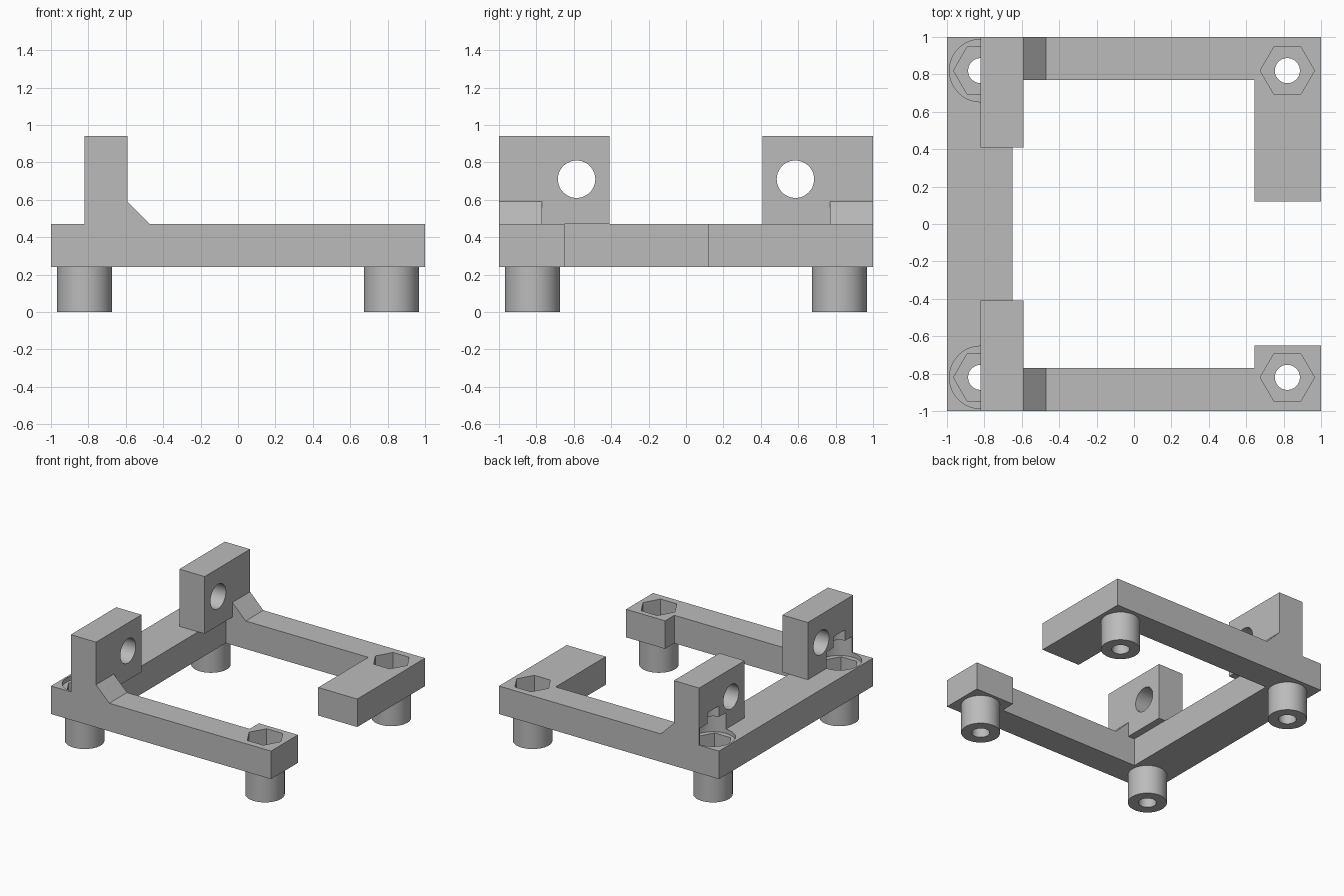
import bpy, bmesh, math
from mathutils import Matrix, Vector

if "Cube" in bpy.data.objects:
    bpy.data.objects.remove(bpy.data.objects["Cube"], do_unlink=True)

grey = bpy.data.materials.new("plain grey")
grey.use_nodes = True
grey.diffuse_color = (0.5, 0.5, 0.5, 1)
grey.node_tree.nodes["Principled BSDF"].inputs["Base Color"].default_value = (0.5, 0.5, 0.5, 1)

BASE, DECK, TOP = 0.24, 0.47, 0.94   # heights of the frame and the uprights
PEG = 0.82                           # leg offset from the middle


def finish(name, bm):
    bmesh.ops.recalc_face_normals(bm, faces=bm.faces)
    mesh = bpy.data.meshes.new(name)
    bm.to_mesh(mesh)
    bm.free()
    mesh.materials.append(grey)
    obj = bpy.data.objects.new(name, mesh)
    bpy.context.collection.objects.link(obj)
    return obj


def prism(name, points, offset):
    """Extrude a closed outline along the offset."""
    bm = bmesh.new()
    face = bm.faces.new([bm.verts.new(p) for p in points])
    new = bmesh.ops.extrude_face_region(bm, geom=[face])["geom"]
    bmesh.ops.translate(bm, vec=Vector(offset),
                        verts=[v for v in new if isinstance(v, bmesh.types.BMVert)])
    return finish(name, bm)


def cylinder(name, x, y, z0, z1, radius, sides=48):
    bm = bmesh.new()
    bmesh.ops.create_cone(bm, cap_ends=True, segments=sides, radius1=radius, radius2=radius,
                          depth=z1 - z0, matrix=Matrix.Translation((x, y, (z0 + z1) / 2)))
    # turn a hexagon so that its corners point along x
    if sides == 6:
        bmesh.ops.rotate(bm, cent=(x, y, 0), verts=bm.verts,
                         matrix=Matrix.Rotation(math.radians(30), 3, "Z"))
    return finish(name, bm)


def cut(target, cutters):
    bpy.context.view_layer.objects.active = target
    for cutter in cutters:
        mod = target.modifiers.new("cut", "BOOLEAN")
        mod.operation, mod.solver, mod.object = "DIFFERENCE", "EXACT", cutter
        bpy.ops.object.modifier_apply(modifier=mod.name)


def smooth(obj):
    bpy.ops.object.select_all(action="DESELECT")
    obj.select_set(True)
    bpy.context.view_layer.objects.active = obj
    bpy.ops.object.shade_smooth_by_angle(angle=math.radians(30))


# open frame with a gap on its left side
outline = [(-1, -1), (1, -1), (1, -0.65), (0.645, -0.65), (0.645, -0.77), (-0.65, -0.77),
           (-0.65, 0.77), (0.645, 0.77), (0.645, 0.12), (1, 0.12), (1, 1), (-1, 1)]
frame = prism("frame", [(x, y, BASE) for x, y in outline], (0, 0, DECK - BASE))
parts, helpers = [frame], []

for sy, end in ((-1, "front"), (1, "back")):
    # upright plate with a round cross hole
    upright = prism(end + "_upright", [(-0.82, sy * y, z) for y, z in
                    ((0.41, DECK), (1, DECK), (1, TOP), (0.41, TOP))], (0.23, 0, 0))
    cross = cylinder("cross_hole_cutter", 0, 0, -0.3, 0.3, 0.1)
    cross.data.transform(Matrix.Translation((-0.7, sy * 0.585, 0.71))
                         @ Matrix.Rotation(math.pi / 2, 4, "Y"))
    # stepped clearance above the fastener, shared by the frame and upright
    clearance = cylinder("clearance_cutter", -PEG, sy * PEG, 0.435, 0.605, 0.167)
    tip = cylinder("tip_cutter", -PEG, sy * PEG, 0.55, 0.695, 0.075)
    cut(upright, [cross, clearance, tip])
    cut(frame, [clearance])
    helpers += [cross, clearance, tip]

    # sloping brace at the foot of the upright
    brace = prism(end + "_brace", [(x, sy, z) for x, z in
                  ((-0.59, DECK), (-0.47, DECK), (-0.59, 0.59))], (0, -sy * 0.23, 0))
    parts += [upright, brace]

    # hollow legs below, nut pockets above
    for sx, side in ((-1, "right"), (1, "left")):
        x, y = sx * PEG, sy * PEG
        leg = cylinder(end + "_" + side + "_leg", x, y, 0, BASE, 0.147)
        bore = cylinder("bore_cutter", x, y, -0.1, 0.5, 0.067)
        pocket = cylinder("pocket_cutter", x, y, 0.3, 0.52, 0.145, 6)
        cut(leg, [bore])
        cut(frame, [pocket, bore])
        parts.append(leg)
        helpers += [bore, pocket]

for helper in helpers:
    bpy.data.objects.remove(helper, do_unlink=True)
for part in parts:
    smooth(part)
